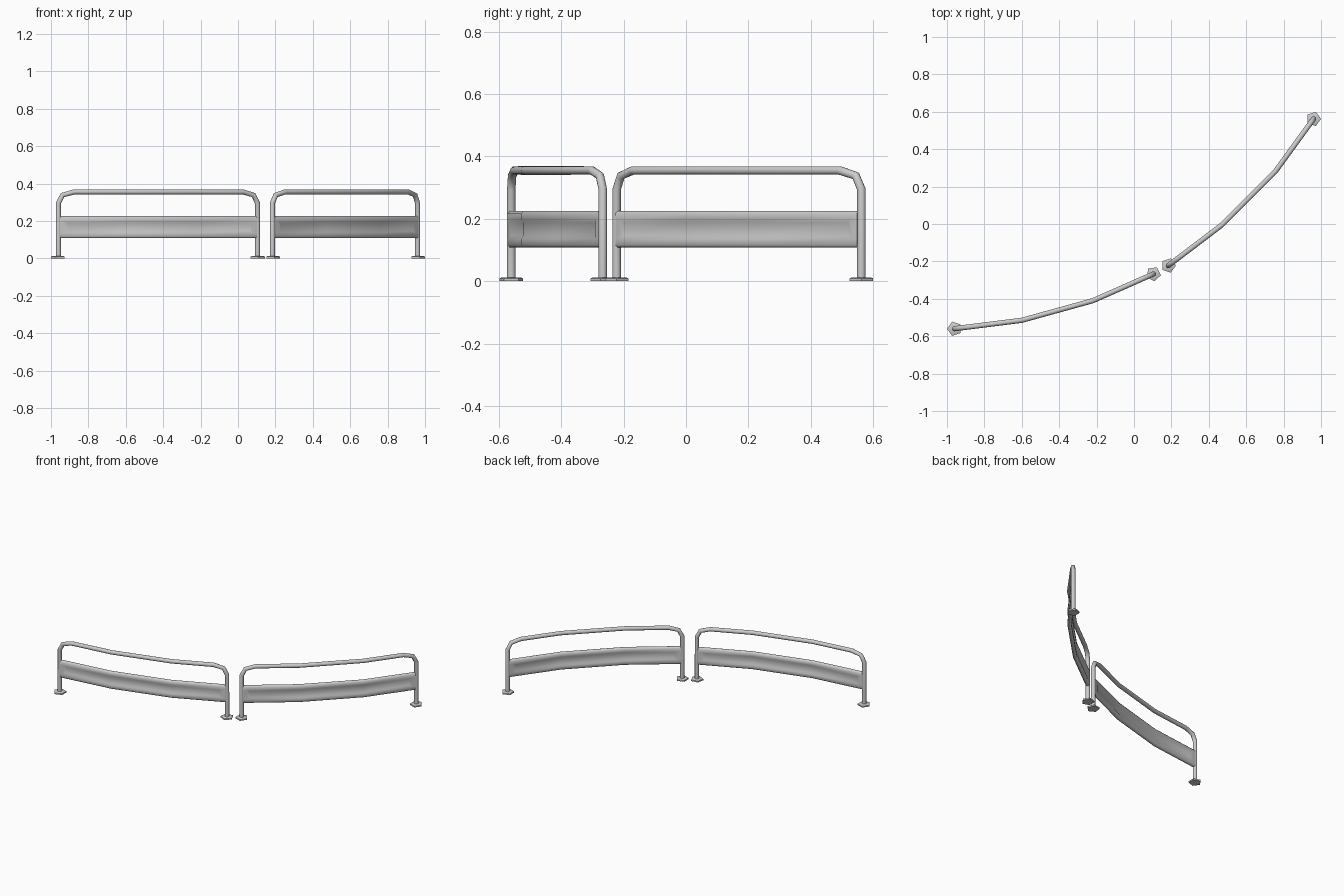
import bpy, bmesh
from math import pi, cos, sin, radians
from mathutils import Vector

cube = bpy.data.objects.get("Cube")
if cube:
    bpy.data.objects.remove(cube, do_unlink=True)

steel = bpy.data.materials.new("light_grey_steel")
steel.use_nodes = True
COLOUR = (0.6, 0.6, 0.6, 1)
steel.diffuse_color = COLOUR
steel.node_tree.nodes["Principled BSDF"].inputs["Base Color"].default_value = COLOUR

TUBE_R, TOP_Z = 0.0138, 0.355
HALF_T, CHAMFER = 0.012, 0.006


def select_only(obj):
    bpy.ops.object.select_all(action='DESELECT')
    obj.select_set(True)
    bpy.context.view_layer.objects.active = obj


def finish(obj):
    obj.data.materials.clear()
    obj.data.materials.append(steel)
    select_only(obj)
    bpy.ops.object.shade_smooth_by_angle(angle=radians(60))


def mesh_object(name, bm):
    bmesh.ops.recalc_face_normals(bm, faces=bm.faces)
    mesh = bpy.data.meshes.new(name)
    bm.to_mesh(mesh)
    bm.free()
    obj = bpy.data.objects.new(name, mesh)
    bpy.context.collection.objects.link(obj)
    finish(obj)


def inward(plan, end):
    """Point and inward direction at one end of the plan line."""
    a, b = (plan[0], plan[1]) if end == 0 else (plan[-1], plan[-2])
    return a, (b - a).normalized()


def hoop(name, plan):
    # bent tube: post, angled corner, top rail, angled corner, post
    def leg(end):
        p, d = inward(plan, end)
        steps = [(0, 0.004), (0, 0.295), (0.022, 0.338), (0.085, TOP_Z)]
        return [(p + d * s).to_3d() + Vector((0, 0, z)) for s, z in steps]

    path = leg(0) + [Vector((p.x, p.y, TOP_Z)) for p in plan[1:-1]] + leg(1)[::-1]
    curve = bpy.data.curves.new(name, 'CURVE')
    curve.dimensions = '3D'
    curve.bevel_depth = TUBE_R
    curve.bevel_resolution = 5
    curve.use_fill_caps = True
    spline = curve.splines.new('POLY')
    spline.points.add(len(path) - 1)
    for point, co in zip(spline.points, path):
        point.co = (*co, 1)
    obj = bpy.data.objects.new(name, curve)
    bpy.context.collection.objects.link(obj)
    select_only(obj)
    bpy.ops.object.convert(target='MESH')
    finish(bpy.context.view_layer.objects.active)


def panel(name, plan):
    # chamfered board swept along the plan, recessed on both faces
    (p0, d0), (p1, d1) = inward(plan, 0), inward(plan, 1)
    stations = [p0 + d0 * 0.008, p0 + d0 * 0.035, *plan[1:-1],
                p1 + d1 * 0.035, p1 + d1 * 0.008]
    side = [(HALF_T - CHAMFER, 0.108), (HALF_T, 0.116), (HALF_T, 0.136),
            (HALF_T, 0.198), (HALF_T, 0.217), (HALF_T - CHAMFER, 0.225)]
    profile = side + [(-o, z) for o, z in reversed(side)]
    bm = bmesh.new()
    rings = []
    last = len(stations) - 1
    for i, p in enumerate(stations):
        before = (p - stations[i - 1]).normalized() if i else d0
        after = (stations[i + 1] - p).normalized() if i < last else -d1
        t = (before + after).normalized()
        n = Vector((t.y, -t.x))
        rings.append([bm.verts.new((*(p + n * o), z)) for o, z in profile])
    count = len(profile)
    recess = {2: [], 8: []}
    for i in range(last):
        for j in range(count):
            k = (j + 1) % count
            f = bm.faces.new((rings[i][j], rings[i][k], rings[i + 1][k], rings[i + 1][j]))
            if j in recess and 0 < i < last - 1:
                recess[j].append(f)
    bm.faces.new(rings[0])
    bm.faces.new(rings[-1])
    bmesh.ops.recalc_face_normals(bm, faces=bm.faces)
    for faces in recess.values():
        bmesh.ops.inset_region(bm, faces=faces, thickness=0.01, depth=-0.005,
                               use_even_offset=True)
    mesh_object(name, bm)


def foot(name, centre, turn):
    # five-sided base plate with a shallow bevelled top rim
    bm = bmesh.new()
    rings = []
    for r, z in [(0.04, 0), (0.04, 0.009), (0.033, 0.012)]:
        rings.append([bm.verts.new((centre.x + r * cos(turn + k * 2 * pi / 5),
                                    centre.y + r * sin(turn + k * 2 * pi / 5), z))
                      for k in range(5)])
    for low, high in zip(rings, rings[1:]):
        for k in range(5):
            m = (k + 1) % 5
            bm.faces.new((low[k], low[m], high[m], high[k]))
    bm.faces.new(rings[0])
    bm.faces.new(rings[-1])
    mesh_object(name, bm)


# the two curved barrier sections, as lines on the ground, with the turn of each foot
sections = {
    "right": ([(-0.96, -0.56), (-0.6, -0.515), (-0.22, -0.41), (0.104, -0.267)],
              {"outer": pi, "inner": -0.17}),
    "left": ([(0.184, -0.222), (0.47, -0.005), (0.755, 0.28), (0.96, 0.562)],
             {"inner": 0, "outer": 0}),
}
for label, (points, feet) in sections.items():
    line = [Vector(p) for p in points]
    hoop(f"{label}_tube_rail", line)
    panel(f"{label}_panel", line)
    for (place, turn), spot in zip(feet.items(), (line[0], line[-1])):
        foot(f"{label}_{place}_foot", spot, turn)
